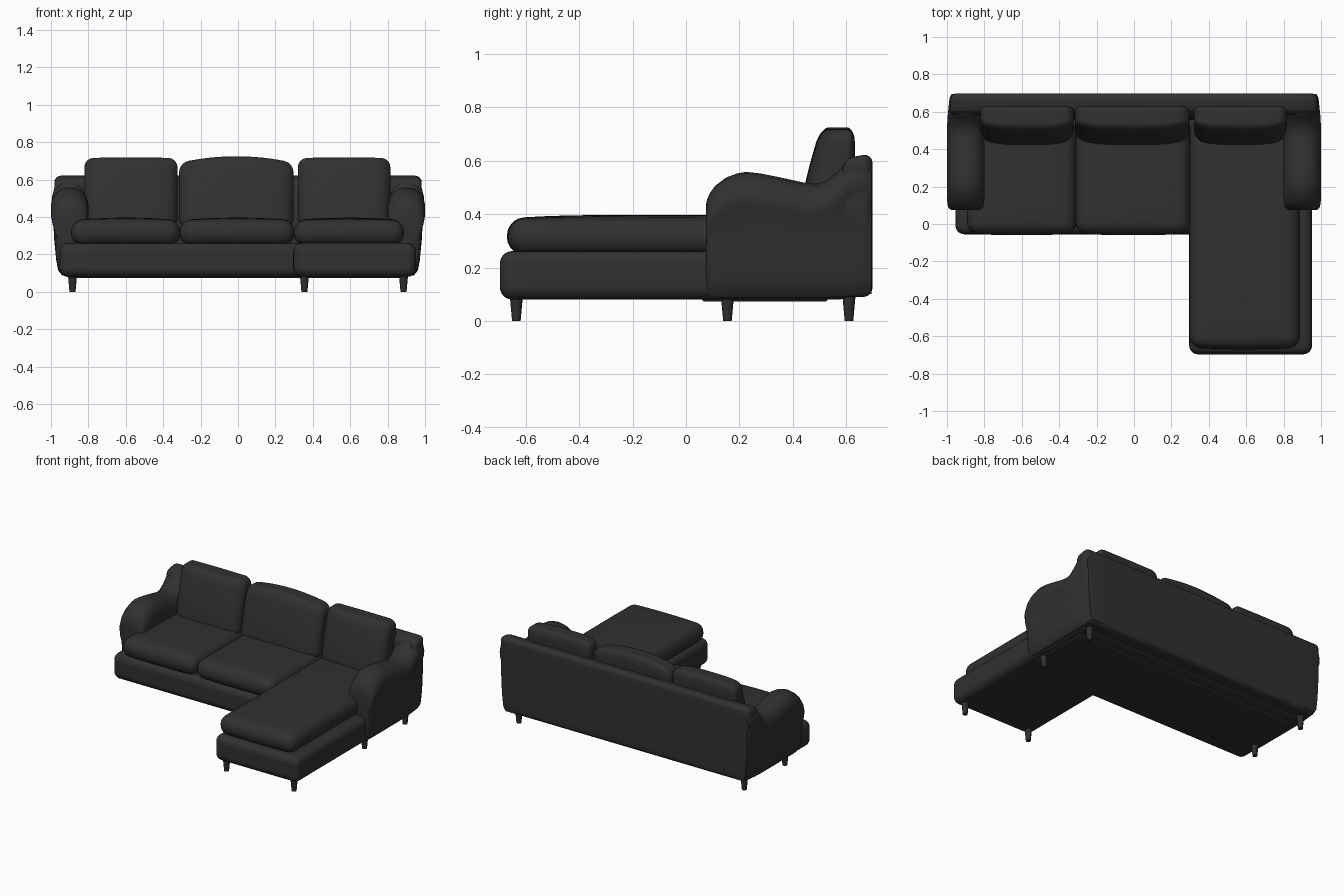
import bpy, bmesh
from math import radians
from mathutils import Vector

if "Cube" in bpy.data.objects:
    bpy.data.objects.remove(bpy.data.objects["Cube"], do_unlink=True)


def material(name, color):
    m = bpy.data.materials.new(name)
    m.use_nodes = True
    m.diffuse_color = color
    bsdf = next(n for n in m.node_tree.nodes if n.type == 'BSDF_PRINCIPLED')
    bsdf.inputs["Base Color"].default_value = color
    return m


fabric = material("charcoal_fabric", (0.03, 0.03, 0.03, 1))
leg_paint = material("dark_leg", (0.028, 0.028, 0.028, 1))


def finish(name, bm, mat):
    bmesh.ops.recalc_face_normals(bm, faces=bm.faces)
    mesh = bpy.data.meshes.new(name)
    bm.to_mesh(mesh)
    bm.free()
    mesh.materials.append(mat)
    obj = bpy.data.objects.new(name, mesh)
    bpy.context.collection.objects.link(obj)
    bpy.ops.object.select_all(action='DESELECT')
    obj.select_set(True)
    bpy.context.view_layer.objects.active = obj
    bpy.ops.object.shade_smooth_by_angle(angle=radians(45))
    return obj


def soft_box(name, x, y, z, radius, shape=None):
    """Rounded box between ranges; shape(co, u) adjusts points, u in -1..1."""
    low, high = Vector((x[0], y[0], z[0])), Vector((x[1], y[1], z[1]))
    center, half = (low + high) / 2, (high - low) / 2
    bm = bmesh.new()
    bmesh.ops.create_cube(bm, size=2)
    bmesh.ops.subdivide_edges(bm, edges=bm.edges[:], cuts=19, use_grid_fill=True)
    for v in bm.verts:
        core, extra = Vector(), Vector()
        for i in range(3):
            sign = 1 if v.co[i] > 0 else -1
            a, flat = abs(v.co[i]), half[i] - radius
            # outer rows of the grid carry the rounded edge
            core[i] = sign * flat * min(a / 0.7, 1)
            extra[i] = sign * radius * max(a - 0.7, 0) / 0.3
        p = core + extra.normalized() * radius
        u = Vector([p[i] / half[i] for i in range(3)])
        v.co = center + p
        if shape:
            shape(v.co, u)
    return finish(name, bm, fabric)


# Base frame and chaise base
soft_box("sofa_base", (-0.955, 0.95), (-0.055, 0.62), (0.08, 0.262), 0.048)
soft_box("chaise_base", (0.295, 0.952), (-0.697, 0.15), (0.08, 0.262), 0.048)
soft_box("underside_panel", (-0.9, 0.9), (0.06, 0.53), (0.073, 0.12), 0.01)


# Seat cushions
def puff(co, u):
    if u.z > 0:
        co.z += 0.014 * (1 - u.x ** 2) * (1 - u.y ** 4) * u.z
    co.y -= 0.008 * (1 - u.x ** 2) * max(-u.y, 0)


soft_box("left_seat_as_seen", (-0.893, -0.308), (-0.052, 0.55), (0.25, 0.383), 0.062, puff).name = "right_seat_cushion"
soft_box("middle_seat_cushion", (-0.312, 0.302), (-0.052, 0.55), (0.25, 0.383), 0.062, puff)
soft_box("chaise_seat_cushion", (0.298, 0.888), (-0.662, 0.55), (0.25, 0.383), 0.062, puff)


# Back cushions, leaning back and thinner toward the top
def back_cushion(name, x, top, arch):
    def lean(co, u):
        t = (u.z + 1) / 2
        front = (1 - u.y) / 2
        co.y += front * (0.085 * t ** 1.5 + 0.035 * u.x ** 4)
        co.z += arch * (1 - u.x ** 2) * t
    soft_box(name, x, (0.42, 0.632), (0.34, top), 0.05, lean)


back_cushion("right_back_cushion", (-0.822, -0.323), 0.715, 0.004)
back_cushion("middle_back_cushion", (-0.315, 0.297), 0.69, 0.035)
back_cushion("left_back_cushion", (0.32, 0.815), 0.715, 0.004)


# Backrest, narrowing slightly toward the floor and sloping at the front
def back_slope(co, u):
    t = (co.z - 0.09) / 0.53
    co.x *= 0.965 + 0.035 * min(1, t * 1.6)
    if u.y < 0:
        co.y += 0.04 * max(t, 0) ** 3 * -u.y
    co.z += 0.012 * u.y * max(u.z, 0)


soft_box("backrest", (-0.982, 0.982), (0.555, 0.698), (0.09, 0.615), 0.035, back_slope)

# Rolled arms: one cross-section swept from front to back
# stations: depth, top height, width scale
STATIONS = [(0.074, 0.43, 0.72), (0.079, 0.455, 0.84), (0.09, 0.48, 0.93),
            (0.11, 0.507, 0.98), (0.15, 0.537, 1), (0.19, 0.552, 1),
            (0.225, 0.558, 1), (0.28, 0.552, 1), (0.34, 0.54, 1),
            (0.4, 0.527, 1), (0.45, 0.516, 1), (0.49, 0.514, 1),
            (0.53, 0.527, 0.99), (0.57, 0.56, 0.97), (0.6, 0.598, 0.94),
            (0.64, 0.613, 0.9), (0.675, 0.618, 0.86), (0.695, 0.6, 0.76)]
# roll: distance outward, drop below the top
ROLL = [(0.8, 0.13), (0.8, 0.09), (0.808, 0.055), (0.828, 0.025), (0.86, 0.006),
        (0.9, 0), (0.94, 0.006), (0.97, 0.024), (0.99, 0.052), (1, 0.09),
        (0.998, 0.12), (0.987, 0.148)]
# lower side: distance outward, height
SIDE = [(0.983, 0.28), (0.972, 0.17), (0.962, 0.115), (0.94, 0.088), (0.83, 0.088)]


def arm(name, side):
    bm = bmesh.new()
    rings = []
    for y, top, s in STATIONS:
        pts = [(x, top - d) for x, d in ROLL]
        pts += [(x, z + (1 - s) * 0.06) for x, z in SIDE]
        rings.append([bm.verts.new((side * (0.9 + (x - 0.9) * s), y, z)) for x, z in pts])
    n = len(rings[0])
    for a, b in zip(rings, rings[1:]):
        for i in range(n):
            j = (i + 1) % n
            bm.faces.new((a[i], a[j], b[j], b[i]))
    bm.faces.new(rings[0])
    bm.faces.new(rings[-1])
    finish(name, bm, fabric)


arm("left_arm", 1)
arm("right_arm", -1)

# Tapered legs
LEGS = {"right_middle_leg": (-0.885, 0.155), "right_back_leg": (-0.885, 0.61),
        "left_middle_leg": (0.885, 0.155), "left_back_leg": (0.885, 0.61),
        "chaise_inner_leg": (0.355, -0.635), "chaise_outer_leg": (0.885, -0.635)}
for name, (x, y) in LEGS.items():
    bm = bmesh.new()
    bmesh.ops.create_cone(bm, cap_ends=True, segments=12, radius1=0.016,
                          radius2=0.026, depth=0.11)
    bmesh.ops.translate(bm, verts=bm.verts, vec=(x, y, 0.055))
    finish(name, bm, leg_paint)
